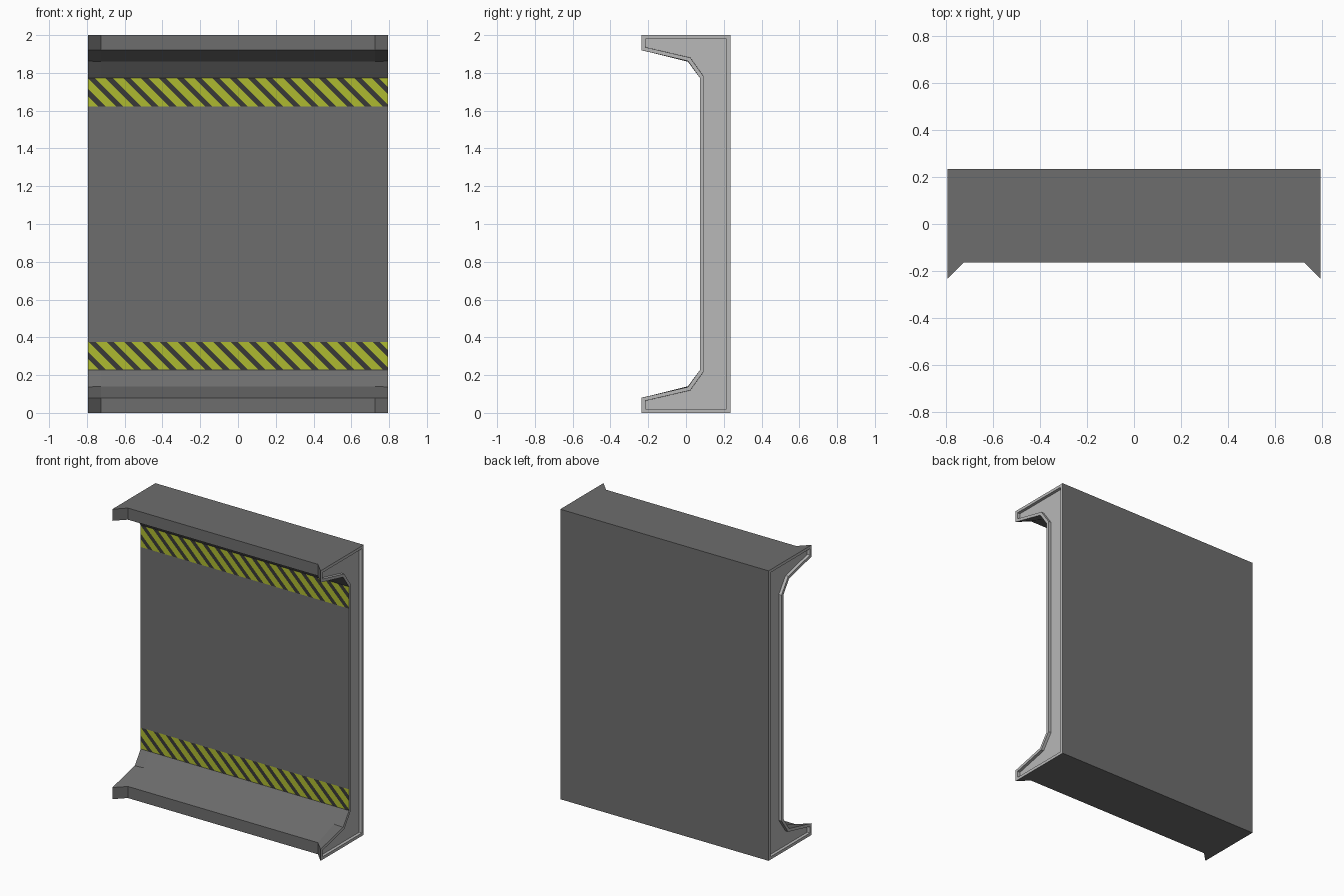
import bpy, bmesh
from mathutils import Vector

cube = bpy.data.objects.get("Cube")
if cube:
    bpy.data.objects.remove(cube, do_unlink=True)

HALF, FLARE = 0.795, 0.725          # half width, and where the end flares begin
BACK, WALL, HEIGHT = 0.235, 0.075, 2.0


def material(name, r, g, b):
    m = bpy.data.materials.new(name)
    m.use_nodes = True
    m.diffuse_color = (r, g, b, 1)
    m.node_tree.nodes["Principled BSDF"].inputs["Base Color"].default_value = (r, g, b, 1)
    return m


dark_grey = material("dark grey", 0.155, 0.155, 0.155)
light_grey = material("light grey", 0.48, 0.48, 0.48)
black = material("stripe black", 0.04, 0.04, 0.038)
yellow = material("stripe yellow", 0.42, 0.49, 0.03)


def make_object(name, bm, mats):
    mesh = bpy.data.meshes.new(name)
    bm.to_mesh(mesh)
    bm.free()
    for m in mats:
        mesh.materials.append(m)
    obj = bpy.data.objects.new(name, mesh)
    bpy.context.collection.objects.link(obj)
    return obj


def section(lip_y, knee_z):
    """C-shaped cross-section as (y, z), mirrored about mid height."""
    lower = [(BACK, 0), (lip_y, 0), (lip_y, 0.08), (0.01, knee_z), (WALL, 0.228)]
    return lower + [(y, HEIGHT - z) for y, z in reversed(lower)]


# Wall panel: sections lofted along x, with flared lips at both ends
bm = bmesh.new()
end, middle = section(-0.235, 0.137), section(-0.165, 0.141)
rings = [[bm.verts.new((x, y, z)) for y, z in pts]
         for x, pts in ((-HALF, end), (-FLARE, middle), (FLARE, middle), (HALF, end))]
for a, b in zip(rings, rings[1:]):
    for i in range(len(a)):
        j = (i + 1) % len(a)
        bm.faces.new((a[i], a[j], b[j], b[i]))
caps = [bm.faces.new(rings[0]), bm.faces.new(rings[-1])]
bmesh.ops.recalc_face_normals(bm, faces=bm.faces[:])

# Recessed end caps with a raised rim
for cap in caps:
    inward = -cap.normal.copy()
    cap.material_index = 1
    rim = bmesh.ops.inset_region(bm, faces=[cap], thickness=0.02, use_even_offset=True)
    for f in rim["faces"]:
        f.material_index = 1
    step = bmesh.ops.inset_region(bm, faces=[cap], thickness=0.0005, use_even_offset=True)
    for f in step["faces"]:
        f.material_index = 1
    for v in cap.verts:
        v.co += inward * 0.02
make_object("wall_panel", bm, [dark_grey, light_grey])


# Hazard bands: thin plates cut along diagonals and coloured by stripe
def hazard_band(name, z0, z1, pitch=0.094, share=0.6):
    bm = bmesh.new()
    y = WALL - 0.002
    bm.faces.new([bm.verts.new(p) for p in
                  ((-HALF, y, z0), (HALF, y, z0), (HALF, y, z1), (-HALF, y, z1))])
    count = int((2 * HALF + z1 - z0) / pitch) + 1
    for i in range(count + 1):
        for shift in (0, share):
            bmesh.ops.bisect_plane(
                bm, geom=bm.verts[:] + bm.edges[:] + bm.faces[:],
                plane_co=Vector((-HALF + (i + shift) * pitch, y, z0)),
                plane_no=Vector((1, 0, 1)))
    for f in bm.faces:
        c = f.calc_center_median()
        phase = ((c.x + HALF + c.z - z0) / pitch) % 1
        f.material_index = 1 if phase < share else 0
    make_object(name, bm, [black, yellow])


hazard_band("lower_hazard_band", 0.23, 0.376)
hazard_band("upper_hazard_band", 1.622, 1.772)
